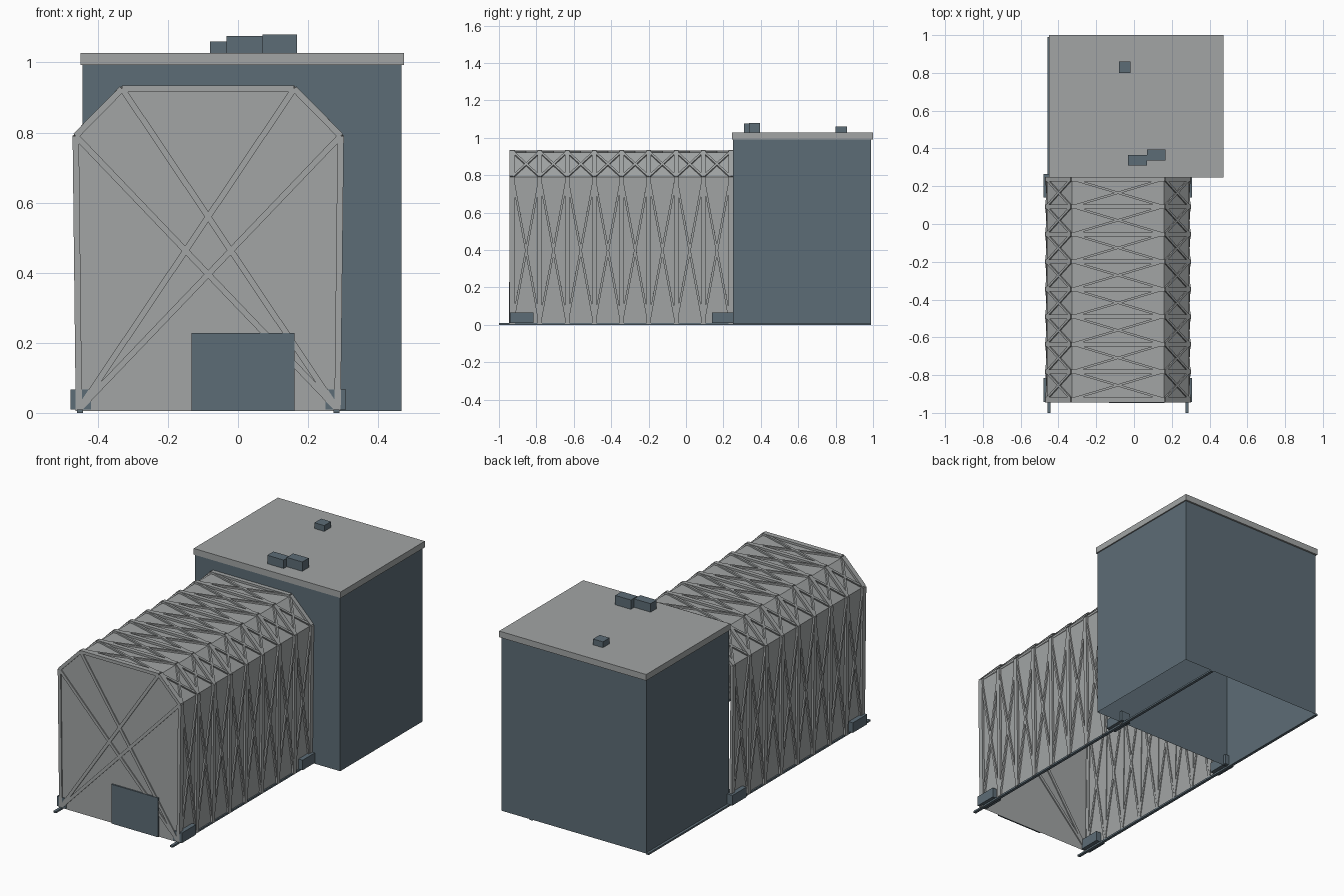
import bpy, bmesh
from mathutils import Vector

if "Cube" in bpy.data.objects:
    bpy.data.objects.remove(bpy.data.objects["Cube"], do_unlink=True)


def material(name, rgb):
    m = bpy.data.materials.new(name)
    m.use_nodes = True
    m.diffuse_color = (*rgb, 1)
    m.node_tree.nodes["Principled BSDF"].inputs["Base Color"].default_value = (*rgb, 1)
    return m


GREY = material("light grey cladding", (0.36, 0.375, 0.375))
BLUE = material("slate blue", (0.108, 0.15, 0.18))


def finish(name, bm, mat):
    bmesh.ops.recalc_face_normals(bm, faces=bm.faces)
    mesh = bpy.data.meshes.new(name)
    bm.to_mesh(mesh)
    bm.free()
    mesh.materials.append(mat)
    ob = bpy.data.objects.new(name, mesh)
    bpy.context.collection.objects.link(ob)
    return ob


def beam(bm, p, q, normal, width, depth):
    """Rectangular bar from p to q, lying in the plane with the given normal."""
    p, q, n = Vector(p), Vector(q), Vector(normal).normalized()
    side = (q - p).cross(n).normalized() * width / 2
    n = n * depth / 2
    ends = [[bm.verts.new(c + side * a + n * b)
             for a, b in ((-1, -1), (1, -1), (1, 1), (-1, 1))] for c in (p, q)]
    bm.faces.new(ends[0])
    bm.faces.new(ends[1])
    for i in range(4):
        j = (i + 1) % 4
        bm.faces.new((ends[0][i], ends[0][j], ends[1][j], ends[1][i]))


def box(name, x, y, z, mat, open_bottom=False):
    bm = bmesh.new()
    bmesh.ops.create_cube(bm, size=1)
    for v in bm.verts:
        v.co = [lo + (c + 0.5) * (hi - lo) for c, (lo, hi) in zip(v.co, (x, y, z))]
    bm.normal_update()
    if open_bottom:
        bmesh.ops.delete(bm, geom=[f for f in bm.faces if f.normal.z < -0.5],
                         context="FACES_ONLY")
    return finish(name, bm, mat)


# Tall block with its roof slab and roof units
box("tall_block", (-0.444, 0.467), (0.25, 0.99), (0.005, 1.0), BLUE, True)
box("roof_slab", (-0.45, 0.474), (0.245, 1.0), (0.992, 1.027), GREY)
box("roof_unit_back", (-0.08, -0.018), (0.8, 0.86), (1.02, 1.06), BLUE)
box("roof_unit_middle", (-0.033, 0.07), (0.31, 0.365), (1.02, 1.075), BLUE)
box("roof_unit_side", (0.07, 0.168), (0.337, 0.395), (1.02, 1.08), BLUE)

# Hall cladding: chamfered section, closed at the front, open below
CX, FRONT, BACK = -0.085, -0.938, 0.25


def section(inset):
    half = [(0.378 - inset, 0.005), (0.387 - inset, 0.795 - inset / 2),
            (0.25 - inset / 2, 0.934 - inset)]
    return ([(CX - x, z) for x, z in half]
            + [(CX + x, z) for x, z in reversed(half)])


bm = bmesh.new()
front = [bm.verts.new((x, FRONT, z)) for x, z in section(0.012)]
back = [bm.verts.new((x, BACK, z)) for x, z in section(0.012)]
for i in range(5):
    bm.faces.new((front[i], front[i + 1], back[i + 1], back[i]))
bm.faces.new(front)
finish("hall_cladding", bm, GREY)

# Ribs around the hall and crossed braces in each bay
BAYS = 8
ribs_y = [-0.927 + i * (0.238 + 0.927) / BAYS for i in range(BAYS + 1)]
ribs, braces = bmesh.new(), bmesh.new()
axis, flush = section(0.008), section(0.01)
for i in range(5):
    (x0, z0), (x1, z1) = axis[i], axis[i + 1]
    (a0, c0), (a1, c1) = flush[i], flush[i + 1]
    normal = (z0 - z1, 0, x1 - x0)
    for y in ribs_y:
        beam(ribs, (x0, y, z0), (x1, y, z1), normal, 0.024, 0.016)
    for y, yn in zip(ribs_y, ribs_y[1:]):
        beam(braces, (a0, y, c0), (a1, yn, c1), normal, 0.012, 0.014)
        beam(braces, (a0, yn, c0), (a1, y, c1), normal, 0.012, 0.014)
finish("hall_ribs", ribs, GREY)
finish("bay_braces", braces, GREY)

# Front wall frame and long crossed braces
bm = bmesh.new()
edge = section(0.009)
for (x0, z0), (x1, z1) in zip(edge, edge[1:]):
    beam(bm, (x0, FRONT, z0), (x1, FRONT, z1), (0, -1, 0), 0.018, 0.012)
for foot, tops in ((edge[0], edge[3:5]), (edge[5], edge[1:3])):
    for top in tops:
        beam(bm, (foot[0], FRONT, 0.01), (top[0], FRONT, top[1]), (0, -1, 0), 0.017, 0.012)
finish("front_wall_braces", bm, GREY)

# Door plate
box("front_door", (-0.133, 0.161), (-0.947, -0.939), (0.005, 0.228), BLUE)

# Rails and the carriages that ride on them
for side, s in (("right", -1), ("left", 1)):
    x = CX + s * 0.366
    box(side + "_rail", (x - 0.008, x + 0.008), (-1.0, 0.99), (0, 0.01), BLUE)
    x = CX + s * 0.364
    for place, y in (("front", (-0.942, -0.815)), ("back", (0.14, 0.265))):
        box(f"{side}_{place}_carriage", (x - 0.029, x + 0.029), y, (0.01, 0.067), BLUE)
